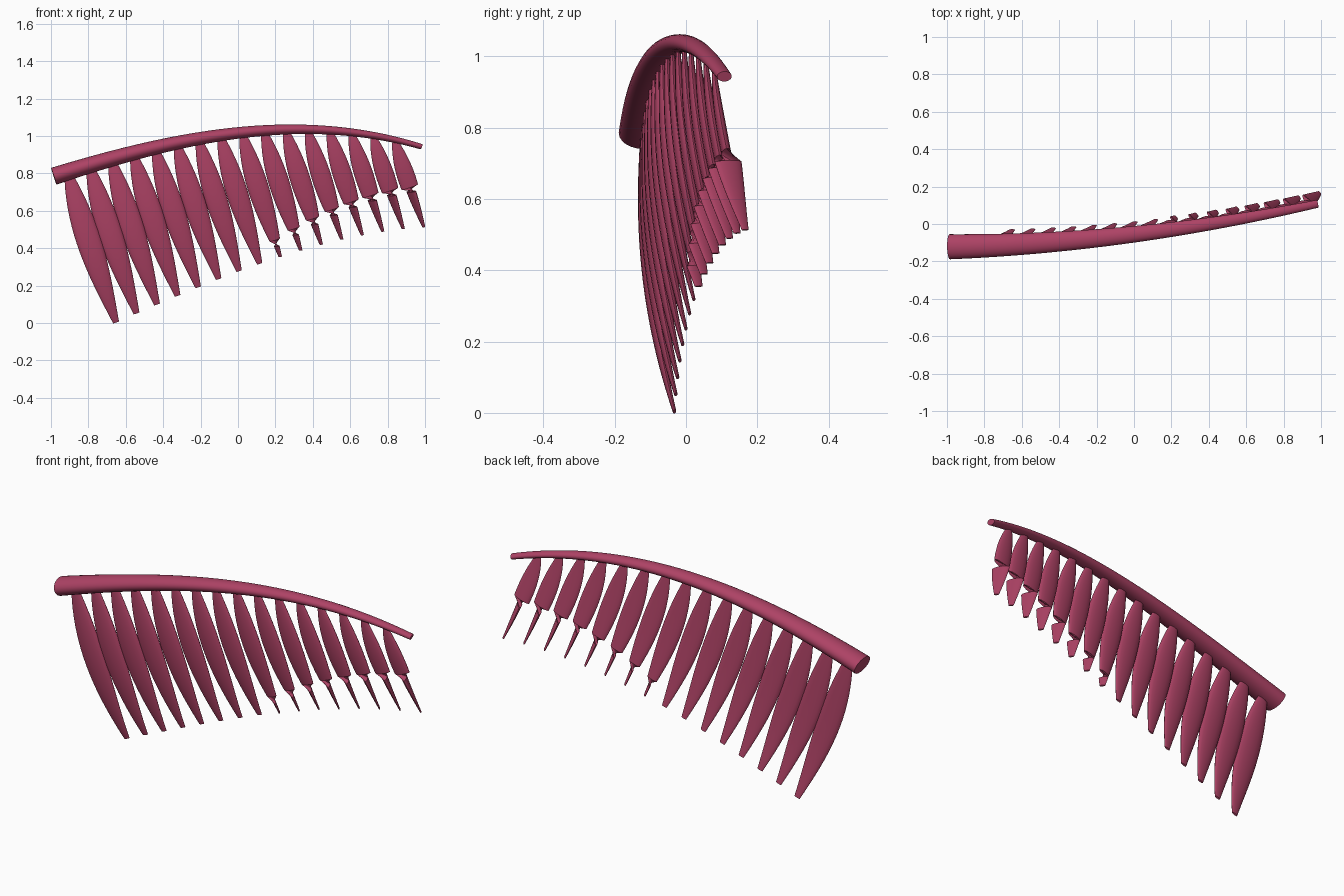
import bpy, bmesh, math
from mathutils import Vector

if "Cube" in bpy.data.objects:
    bpy.data.objects.remove(bpy.data.objects["Cube"])

mat = bpy.data.materials.new("crimson")
mat.diffuse_color = (0.42, 0.055, 0.13, 1)
mat.use_nodes = True
mat.node_tree.nodes["Principled BSDF"].inputs["Base Color"].default_value = mat.diffuse_color
Y, Z = Vector((0, 1, 0)), Vector((0, 0, 1))


def loft(name, rings, sides):
    """Skin elliptical rings given as (centre, wide axis, thin axis)."""
    bm = bmesh.new()
    loops = []
    for c, a, b in rings:
        loops.append([bm.verts.new(c + a * math.cos(2 * math.pi * k / sides)
                                   + b * math.sin(2 * math.pi * k / sides))
                      for k in range(sides)])
    for p, q in zip(loops, loops[1:]):
        for k in range(sides):
            n = (k + 1) % sides
            bm.faces.new((p[k], p[n], q[n], q[k]))
    bm.faces.new(loops[0])
    bm.faces.new(loops[-1])
    bmesh.ops.recalc_face_normals(bm, faces=bm.faces)
    me = bpy.data.meshes.new(name)
    bm.to_mesh(me)
    bm.free()
    me.materials.append(mat)
    ob = bpy.data.objects.new(name, me)
    bpy.context.collection.objects.link(ob)
    bpy.context.view_layer.objects.active = ob
    bpy.ops.object.select_all(action='DESELECT')
    ob.select_set(True)
    bpy.ops.object.shade_smooth_by_angle(angle=math.radians(40))


def tangent(f, t):
    return (f(t + 0.005) - f(max(t - 0.005, 0))).normalized()


# Arched stem centre line
def stem(u):
    x = -0.985 + 1.965 * u
    v = 1 - u
    z = 0.785 * v**3 + 2.985 * v * v * u + 3.417 * v * u * u + 0.943 * u**3
    return Vector((x, -0.055 + 0.117 * x + 0.05 * x * x, z))


# Tapering stem, wider than it is tall
rings = []
for i in range(41):
    u = i / 40
    t = tangent(stem, u)
    wide = t.cross(Z).normalized()
    r = 0.067 + (0.021 - 0.067) * u
    rings.append((stem(u), wide * r, wide.cross(t) * r * 0.7))
loft("stem", rings, 24)

# Hanging leaflets; the outer half have a twisted, pinched tip
for i in range(16):
    f = i / 15
    root = stem((-0.91 + 0.1165 * i + 0.985) / 1.965)
    length = 0.805 - 0.012 * i - 0.0007 * i * i
    tip_x = -0.652 + 0.1097 * i

    def path(s):
        return Vector((root.x + (tip_x - root.x) * s**1.07,
                       root.y + 0.088 * s**(2.6 - 1.1 * f),
                       root.z - length * s))

    twist = 0.89 - 0.046 * (i - 8) if i >= 8 else 2
    steps = [k / 20 for k in range(21) if abs(k / 20 - twist) > 0.03]
    if twist < 1:
        steps = sorted(steps + [twist - 0.025, twist + 0.025])
    rings = []
    for s in steps:
        t = tangent(path, s)
        wide = (t.cross(Y) if s < twist else -t.cross(Z)).normalized()
        if s < twist:
            wide = -wide if wide.x < 0 else wide
        else:
            wide = -wide if wide.x > 0 else wide
        w = (0.066 - 0.018 * f) * (0.25 + 0.75 * math.sin(math.pi * s**0.85))
        rings.append((path(s), wide * w, t.cross(wide) * w * 0.3))
    loft("leaflet_%02d" % (i + 1), rings, 16)
